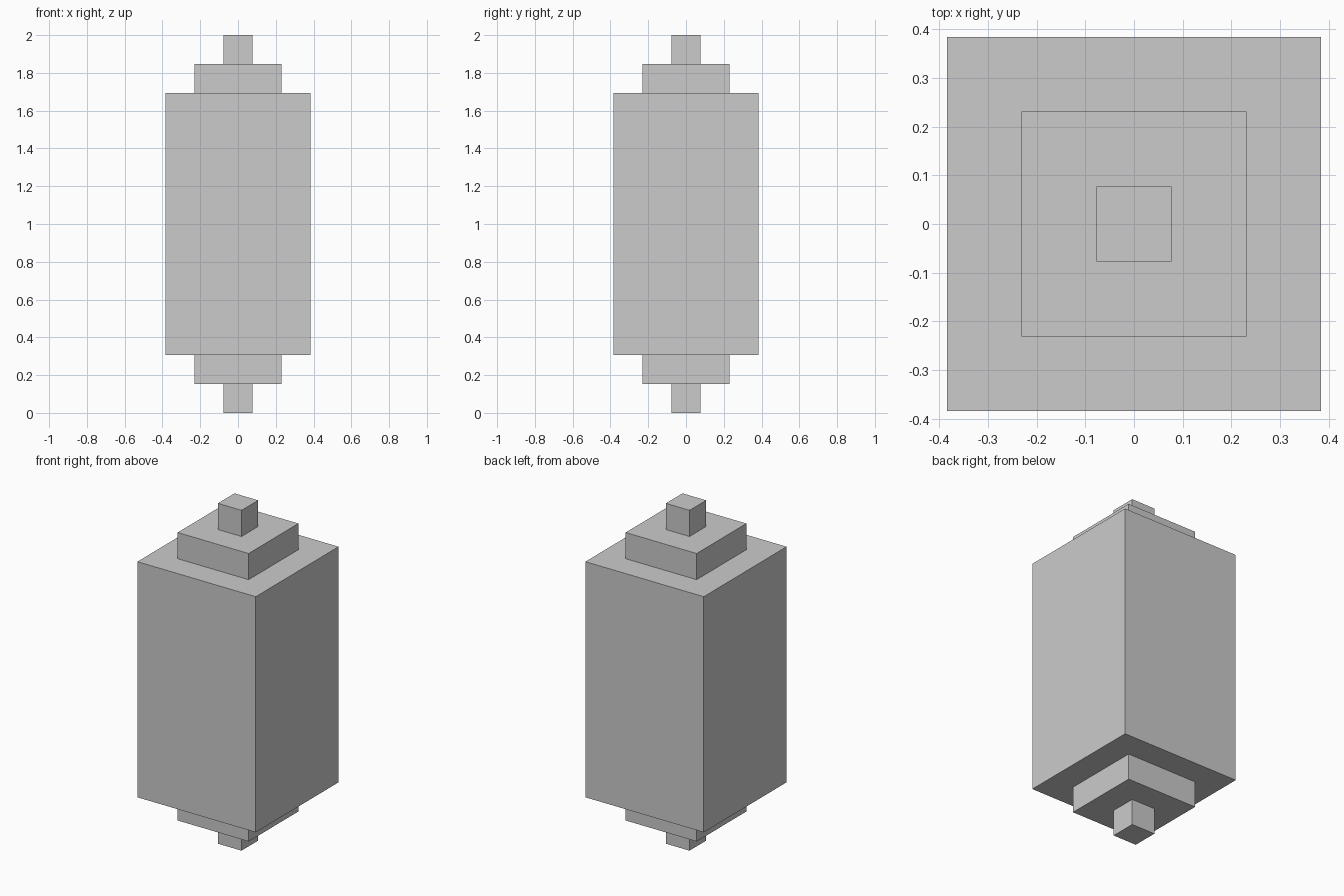
import bpy, bmesh

if "Cube" in bpy.data.objects:
    bpy.data.objects.remove(bpy.data.objects["Cube"])

U = 2 / 13  # one step of the block grid

# Lower half of the stepped profile (width, height) in steps, mirrored for the top
lower = [(1, 0), (1, 1), (3, 1), (3, 2), (5, 2)]
profile = lower + [(w, 13 - h) for w, h in reversed(lower)]

# Stack square rings along the profile and skin them into one closed body
bm = bmesh.new()
rings = []
for w, h in profile:
    r = w * U / 2
    rings.append([bm.verts.new((sx * r, sy * r, h * U))
                  for sx, sy in ((-1, -1), (1, -1), (1, 1), (-1, 1))])
for a, b in zip(rings, rings[1:]):
    for i in range(4):
        j = (i + 1) % 4
        bm.faces.new((a[i], a[j], b[j], b[i]))

# End caps
bm.faces.new(rings[0][::-1])
bm.faces.new(rings[-1])
bmesh.ops.recalc_face_normals(bm, faces=bm.faces[:])

mesh = bpy.data.meshes.new("stepped_block")
bm.to_mesh(mesh)
bm.free()
bpy.context.collection.objects.link(bpy.data.objects.new("stepped_block", mesh))
